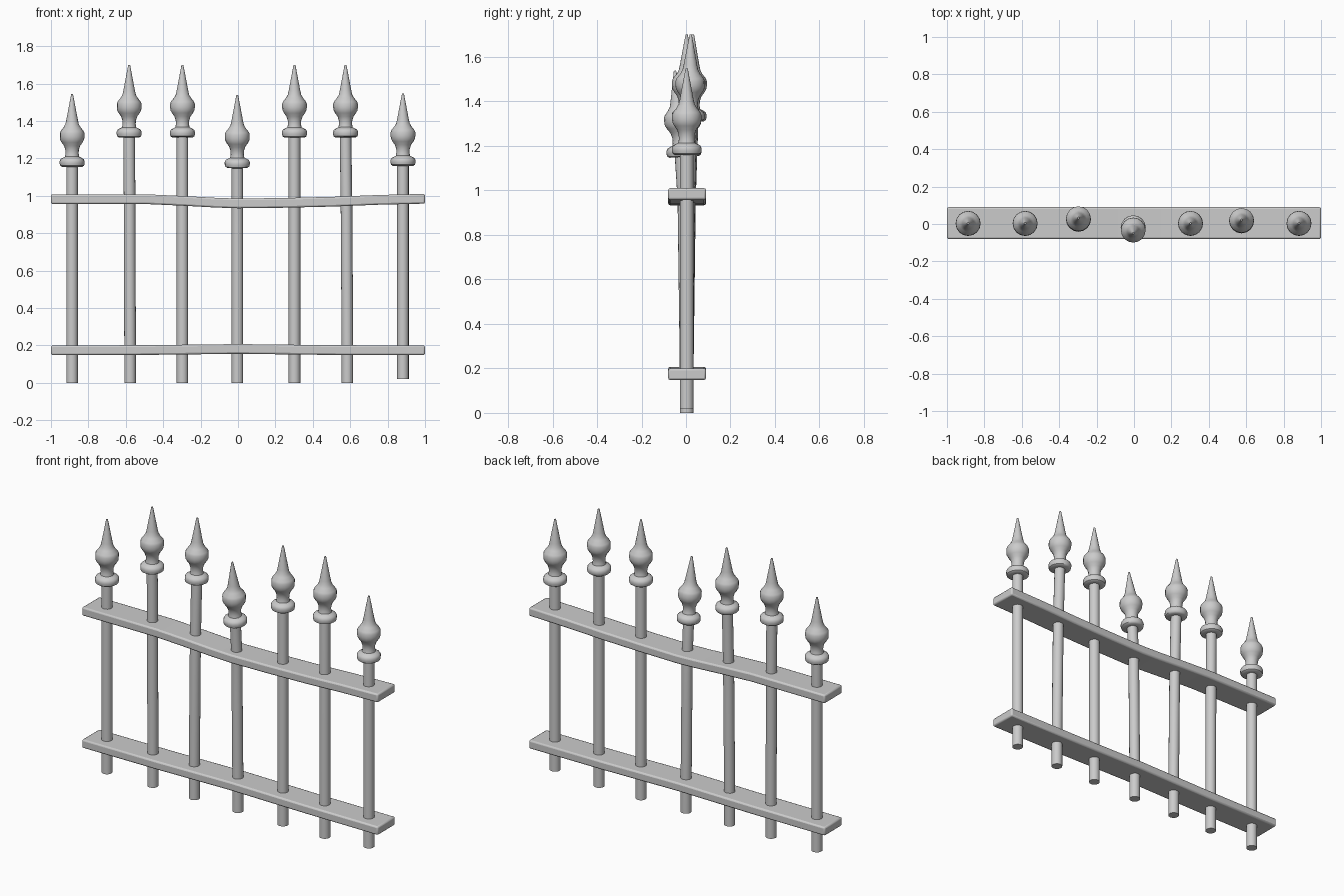
import bpy, bmesh, math

cube = bpy.data.objects.get("Cube")
if cube:
    bpy.data.objects.remove(cube)

# Single iron colour
iron = bpy.data.materials.new("grey iron")
iron.use_nodes = True
iron.diffuse_color = (0.6, 0.6, 0.6, 1)
iron.node_tree.nodes["Principled BSDF"].inputs["Base Color"].default_value = (0.6, 0.6, 0.6, 1)

SIDES = 16


def finish(name, bm, angle):
    bmesh.ops.recalc_face_normals(bm, faces=bm.faces)
    mesh = bpy.data.meshes.new(name)
    bm.to_mesh(mesh)
    bm.free()
    mesh.materials.append(iron)
    obj = bpy.data.objects.new(name, mesh)
    bpy.context.collection.objects.link(obj)
    bpy.ops.object.select_all(action='DESELECT')
    obj.select_set(True)
    bpy.context.view_layer.objects.active = obj
    bpy.ops.object.shade_smooth_by_angle(angle=math.radians(angle))
    return obj


def along(path, z):
    """Point (x, y) and slope of a bent centre line of (x, y, z) points."""
    for a, b in zip(path, path[1:]):
        if z <= b[2] or b is path[-1]:
            sx, sy = [(b[i] - a[i]) / (b[2] - a[2]) for i in (0, 1)]
            return a[0] + sx * (z - a[2]), a[1] + sy * (z - a[2]), sx, sy


def turned(name, profile, path, angle=40):
    """Turned part that follows a bent centre line."""
    bm = bmesh.new()
    rings = []
    for r, z in profile:
        x, y, sx, sy = along(path, z)
        ring = []
        for k in range(SIDES):
            t = 2 * math.pi * k / SIDES
            dx, dy = r * math.cos(t), r * math.sin(t)
            ring.append(bm.verts.new((x + dx, y + dy, max(0, z - sx * dx - sy * dy))))
        rings.append(ring)
    for low, high in zip(rings, rings[1:]):
        for k in range(SIDES):
            n = (k + 1) % SIDES
            bm.faces.new((low[k], low[n], high[n], high[k]))
    bm.faces.new(rings[0])
    bm.faces.new(rings[-1])
    return finish(name, bm, angle)


def rail(name, line):
    """Flat bar swept through (x, z) points, with softened edges."""
    bm = bmesh.new()
    rings = []
    for x, z in line:
        rings.append([bm.verts.new((x, y, z + h)) for y, h in
                      ((-0.08, -0.026), (0.09, -0.026), (0.09, 0.026), (-0.08, 0.026))])
    for a, b in zip(rings, rings[1:]):
        for k in range(4):
            n = (k + 1) % 4
            bm.faces.new((a[k], a[n], b[n], b[k]))
    bm.faces.new(rings[0])
    bm.faces.new(rings[-1])
    obj = finish(name, bm, 35)
    bevel = obj.modifiers.new("soft edges", 'BEVEL')
    bevel.width = 0.009
    bevel.segments = 2


# Finial outline: radius, height above the shaft top
FINIAL = [(0.03, 0), (0.055, 0), (0.064, 0.006), (0.067, 0.018), (0.067, 0.03),
          (0.062, 0.041), (0.05, 0.048), (0.038, 0.054), (0.035, 0.07), (0.036, 0.09),
          (0.043, 0.112), (0.056, 0.13), (0.064, 0.145), (0.066, 0.16), (0.066, 0.18),
          (0.061, 0.192), (0.045, 0.212), (0.036, 0.228), (0.031, 0.25), (0.005, 0.388)]

# Posts: foot x, top x, lean in y at the top, foot z, shaft top z
POSTS = [("far_right", -0.887, -0.887, 0, 0, 1.155),
         ("mid_right", -0.577, -0.582, 0, 0, 1.312),
         ("inner_right", -0.297, -0.297, 0.022, 0, 1.312),
         ("centre", -0.003, -0.004, -0.022, 0, 1.15),
         ("inner_left", 0.302, 0.302, 0, 0, 1.312),
         ("mid_left", 0.585, 0.575, 0.014, 0, 1.312),
         ("far_left", 0.882, 0.882, 0, 0.02, 1.16)]

for name, x0, x1, lean, foot, top in POSTS:
    path = [(x0, 0.003, 0), (x0, 0.003, 0.2),
            ((x0 + x1) / 2, 0.003 + lean * 0.45, 0.96),
            (x1, 0.003 + lean, top), (x1, 0.003 + lean * 2.4 if lean < 0 else 0.003 + lean * 1.3, top + 0.39)]
    shaft = [(0.031, z) for z in (foot, 0.2, 0.45, 0.7, 0.96, top + 0.01)]
    turned(name + "_post", shaft, path)
    turned(name + "_finial", [(r, top + h) for r, h in FINIAL], path)

# Slightly bowed rails
rail("lower_rail", [(-1, 0.174), (-0.5, 0.175), (-0.25, 0.178), (0, 0.181),
                    (0.25, 0.178), (0.5, 0.175), (1, 0.174)])
rail("upper_rail", [(-1, 0.982), (-0.5, 0.982), (-0.3, 0.973), (-0.12, 0.963), (0, 0.959),
                    (0.25, 0.962), (0.5, 0.968), (0.75, 0.978), (1, 0.984)])
